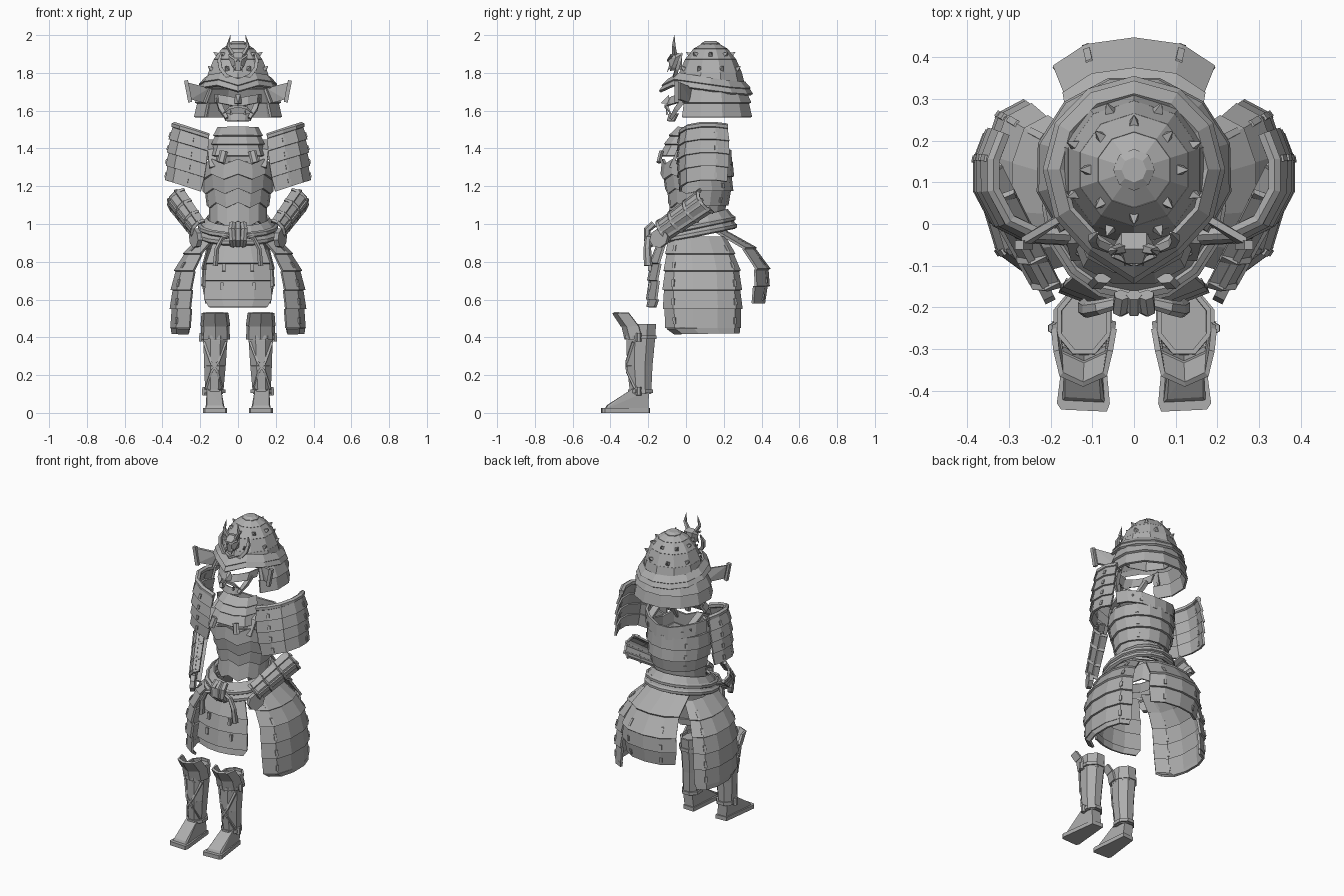
import bpy, bmesh
from math import pi, sin, cos
from mathutils import Vector as V

if "Cube" in bpy.data.objects:
    bpy.data.objects.remove(bpy.data.objects["Cube"])

grey = bpy.data.materials.new("armour_grey")
grey.use_nodes = True
tone = (0.42, 0.42, 0.42, 1)
grey.diffuse_color = tone
grey.node_tree.nodes["Principled BSDF"].inputs["Base Color"].default_value = tone


def make(name, verts, faces, thick=0, mirror=False, hull=False):
    bm = bmesh.new()
    vs = [bm.verts.new(v) for v in verts]
    for f in faces:
        bm.faces.new([vs[i] for i in f])
    if hull:
        out = bmesh.ops.convex_hull(bm, input=vs)
        bmesh.ops.delete(bm, geom=list({v for v in out["geom_interior"] + out["geom_unused"]
                                        if isinstance(v, bmesh.types.BMVert)}), context="VERTS")
    bmesh.ops.recalc_face_normals(bm, faces=bm.faces)
    me = bpy.data.meshes.new(name)
    bm.to_mesh(me)
    bm.free()
    me.materials.append(grey)
    ob = bpy.data.objects.new(name, me)
    bpy.context.collection.objects.link(ob)
    if thick:
        mod = ob.modifiers.new("thickness", "SOLIDIFY")
        mod.thickness, mod.offset = thick, 0
    if mirror:
        ob.modifiers.new("mirror", "MIRROR")


def hull(name, pts, mirror=False):
    make(name, pts, [], 0, mirror, True)


def ring(n, rx, ry, a0=0.0, a1=None):
    step = 2 * pi / n if a1 is None else (a1 - a0) / (n - 1)
    return [(rx * cos(a0 + i * step), ry * sin(a0 + i * step)) for i in range(n)]


def bands(name, plan, prof, lap=.012, thick=.012, closed=False, mirror=False,
          warp=lambda x, y, i: 0, cols=()):
    """Overlapping plates: a plan outline carried down a profile of (z, scale, cx, cy)."""
    n = len(plan)
    norms = []
    for i in range(n):
        a = plan[(i - 1) % n] if closed else plan[max(i - 1, 0)]
        b = plan[(i + 1) % n] if closed else plan[min(i + 1, n - 1)]
        norms.append(V((b[1] - a[1], a[0] - b[0], 0)).normalized())
    verts, faces, sv, sf = [], [], [], []
    for upper, lower in zip(prof, prof[1:]):
        base = len(verts)
        for (z, s, cx, cy), push in ((upper, 0), (lower, lap)):
            for i, (x, y) in enumerate(plan):
                verts.append(V((cx + x * s, cy + y * s, z + warp(x, y, i))) + norms[i] * push)
        for i in range(n if closed else n - 1):
            j = (i + 1) % n
            faces.append((base + i, base + j, base + n + j, base + n + i))
        for i in cols:
            # lacing studs near the lower edge of each plate
            t, top = norms[i].cross(V((0, 0, 1))), verts[base + i]
            low = verts[base + n + i]
            b = len(sv)
            for f in (.2, .55):
                c = low.lerp(top, f)
                for u, w in ((-1, -1), (1, -1), (1, 1), (-1, 1)):
                    sv.append(c + t * u * .008 + norms[i] * w * .012)
            sf += [(b, b + 1, b + 2, b + 3), (b + 4, b + 5, b + 6, b + 7)]
            sf += [(b + k, b + (k + 1) % 4, b + 4 + (k + 1) % 4, b + 4 + k) for k in range(4)]
    make(name, verts, faces, thick, mirror)
    if sv:
        make(name + "_laces", sv, sf, 0, mirror)


def sweep(name, pts, r, sides=6, flat=1, closed=False, mirror=False):
    """Tapered polygonal rod along a path."""
    pts = [V(p) for p in pts]
    n = len(pts)
    rad = r if isinstance(r, (list, tuple)) else [r] * n
    d = pts[-1] - pts[0]
    k = 2 if closed else min(range(3), key=lambda a: abs(d[a]))
    ref = V([float(a == k) for a in range(3)])
    verts, faces = [], []
    for i, p in enumerate(pts):
        a, b = (pts[i - 1], pts[(i + 1) % n]) if closed else (pts[max(i - 1, 0)], pts[min(i + 1, n - 1)])
        side = (b - a).cross(ref).normalized()
        up = side.cross(b - a).normalized()
        for q in range(sides):
            t = 2 * pi * (q + .5) / sides
            verts.append(p + side * cos(t) * rad[i] * flat + up * sin(t) * rad[i])
    for i in range(n if closed else n - 1):
        j = (i + 1) % n
        for q in range(sides):
            w = (q + 1) % sides
            faces.append((i * sides + q, i * sides + w, j * sides + w, j * sides + q))
    if not closed:
        faces += [tuple(range(sides)), tuple(range((n - 1) * sides, n * sides))]
    make(name, verts, faces, 0, mirror)


# Helmet: dome, knob, studs, peaked brim that dips at the back, neck guard
HY = .13
dome = [(1.95, .045), (1.925, .088), (1.87, .132), (1.8, .162), (1.73, .18)]
bands("helmet_dome", ring(10, 1, 1, pi / 10), [(z, r, 0, HY) for z, r in dome], 0, .008, True)
hull("helmet_knob", [(x * s, HY + y * s, z) for x, y in ring(8, .05, .05)
                     for z, s in ((1.935, 1), (1.956, 1), (1.968, .6))])
for row, (n, r, z) in enumerate(((8, .15, 1.82), (8, .108, 1.895))):
    for i, (x, y) in enumerate(ring(n, 1, 1, pi / 8 * (row + 1))):
        a = V((x * r, HY + y * r, z))
        sweep(f"helmet_stud_{row}_{i}", [a, a + V((x, y, .7)) * .022], [.017, .002], 4)
peaked = [(x, y * (1.27 if y < -.19 else 1.08 if y < -.1 else 1.03)) for x, y in ring(12, .205, .205)]
bands("helmet_brim", peaked, [(1.75, .84, 0, HY), (1.715, .95, 0, HY), (1.685, 1, 0, HY)],
      .008, .014, True, warp=lambda x, y, i: .015 if i == 9 else max(0, .02 - .14 * y))
bands("neck_guard", ring(10, .215, .203, -.75, pi + .75),
      [(1.715, .9, 0, HY), (1.64, 1, 0, HY), (1.565, 1.02, 0, HY)], .014, .014)
hull("ear_flap", [(x, y + d, z) for x, y, z in ((.15, .02, 1.72), (.16, .02, 1.635), (.27, -.05, 1.75),
                                                 (.25, -.05, 1.66)) for d in (0, .018)], True)
sweep("ear_flap_rim", [(.275, -.05, 1.76), (.253, -.05, 1.645)], .015, 4, mirror=True)

# Crest: crescent, horned mask
sweep("crest_crescent", [(.1 * cos(t), -.035 + .03 * sin(t), 1.86 + .095 * sin(t))
                         for t in [-pi - .5 + i * (pi + 1) / 9 for i in range(10)]],
      [.004] + [.013] * 8 + [.004], 4)
hull("crest_face", [(s * x, y, z) for s in (1, -1) for x, y, z in
                    ((.03, -.06, 1.91), (.05, -.055, 1.88), (.03, -.075, 1.83), (.012, -.085, 1.81),
                     (.02, -.095, 1.88), (.03, -.02, 1.9), (.02, -.02, 1.82))])
sweep("crest_horn", [(.03, -.06, 1.9), (.053, -.065, 1.94), (.04, -.062, 2)], [.014, .011, .001], 5, mirror=True)
sweep("crest_brow", [(.005, -.095, 1.865), (.05, -.075, 1.895)], .008, 4, mirror=True)
sweep("crest_fang", [(.02, -.085, 1.835), (.022, -.1, 1.805)], [.008, .001], 4, mirror=True)

# Face mask
face = [(-.12, .1), (-.1, .03), (-.05, -.01), (0, -.025), (.05, -.01), (.1, .03), (.12, .1)]
bands("mask_cheek_band", face, [(1.675, 1, 0, -.06), (1.63, .95, 0, -.075)], .005, .012,
      warp=lambda x, y, i: abs(x) * .2 - .01)
bands("mask_chin", face[1:-1], [(1.585, .78, 0, -.065), (1.545, .6, 0, -.075)], .006, .012)
hull("mask_nose", [(-.025, -.09, 1.635), (.025, -.09, 1.635), (0, -.135, 1.64), (-.012, -.09, 1.685), (.012, -.09, 1.685)])
sweep("mask_jaw", [(.105, -.01, 1.66), (.09, -.05, 1.61), (.06, -.08, 1.56)], [.018, .018, .012], 4, mirror=True)
sweep("mask_lip", [(0, -.108, 1.625), (.045, -.1, 1.615), (.078, -.08, 1.585)], [.01, .01, .002], 4, mirror=True)
sweep("mask_fang", [(.035, -.1, 1.58), (.04, -.105, 1.61)], [.009, .001], 4, mirror=True)

# Throat guard
bib = [(-.125, .1), (-.1, .03), (-.045, 0), (.045, 0), (.1, .03), (.125, .1)]
bands("throat_guard", bib, [(1.51, .82, 0, -.04), (1.465, .92, 0, -.075), (1.42, 1.0, 0, -.1),
                            (1.36, 1.08, 0, -.125)], .012, .014)
sweep("throat_tab", [(.075, -.13, 1.385), (.09, -.145, 1.325)], .022, 6, .6, mirror=True)

# Cuirass with zigzag front plates, low back plate and shoulder straps
body = ring(16, .183, .175)
bands("cuirass", body, [(1.33, 1.03, 0, .06), (1.25, 1, 0, .06), (1.175, .92, 0, .07),
                        (1.1, .8, 0, .065), (1.0, .74, 0, .05)], .013, .014, True,
      warp=lambda x, y, i: (.014 if i % 2 == 0 else -.014) if y < -.06 else 0, cols=(2, 6))
bands("back_plate", ring(8, .2, .175, .15, pi - .15), [(1.4, 1.04, 0, .055), (1.32, .98, 0, .06)],
      .01, .014, cols=(2, 5), warp=lambda x, y, i: abs(x) * .25 - .02)
sweep("shoulder_strap", [(.13, -.08, 1.3), (.14, -.04, 1.39), (.145, .06, 1.44), (.14, .18, 1.38)],
      .03, 4, .4, mirror=True)

# Shoulder guards
sode = [(-.03, -.14), (.06, -.135), (.13, -.1), (.172, -.02), (.172, .06), (.145, .13)]
slope = lambda x, y, i: .3 * x
bands("shoulder_guard", sode, [(1.47, .9, .18, .1), (1.395, .95, .188, .1), (1.325, .96, .196, .1),
                               (1.255, .93, .206, .1), (1.18, .86, .222, .1)],
      .01, .014, mirror=True, warp=slope, cols=(1, 4))
sweep("shoulder_guard_rail", [(.182 + x * .9, .1 + y * .9, 1.472 + .3 * x) for x, y in sode],
      .017, 6, mirror=True)

# Forearm guards: open curved plate, slats, cuffs, round hand plate
A, B = V((.305, .11, 1.125)), V((.19, -.12, .965))
axis = (B - A).normalized()
out = -axis.cross(V((0, 0, 1))).normalized()
over = out.cross(axis).normalized()


def arm(f, a, extra=0):
    return A.lerp(B, f) + (out * cos(a) + over * sin(a)) * (.066 - .012 * f + extra)


arc = [-1.6 + .64 * i for i in range(6)]
make("forearm_guard", [arm(f, a) for f in (0, .5, 1) for a in arc],
     [(r + i, r + i + 1, r + i + 7, r + i + 6) for r in (0, 6) for i in range(5)], .012, True)
for k, a in enumerate((-.96, 0, .96)):
    sweep(f"forearm_slat_{k}", [arm(-.03, a), arm(.97, a)], .013, 4, mirror=True)
for k, f in enumerate((.02, .35, .7, .98)):
    sweep(f"forearm_cuff_{k}", [arm(f, a, .004) for a in arc], .011, 4, mirror=True)
palm = V((.225, -.14, .925))
hull("hand_plate", [palm + axis * x + over * y + out * c for x, y in ring(8, .055, .05, pi / 8)
                    for c in (-.015, .012)], True)

# Belt, knot and hanging cords
tilt = lambda x, y, i: .22 * y
waist = ring(16, .195, .205)
bands("belt", waist, [(1.03, .83, 0, .045), (.985, .95, 0, .045), (.94, 1.02, 0, .04)],
      .012, .014, True, warp=tilt)
for k, (s, z) in enumerate(((1.02, .985), (1.06, .945))):
    sweep(f"belt_rope_{k}", [(x * s, .04 + y * s, z + .22 * y) for x, y in waist], .016, 6, closed=True)
for k in (-1, 0, 1):
    sweep(f"belt_knot_{k + 1}", [(k * .03, -.17, 1), (k * .034, -.205, .97), (k * .03, -.205, .92),
                                 (k * .026, -.17, .89)], .019, 6)
sweep("belt_cord", [(.03, -.185, .94), (.085, -.2, .925), (.112, -.205, .87), (.12, -.2, .78)],
      [.014, .018, .02, .023], 6, .7, mirror=True)

# Hip plates: front, back and sides
front = [(-.17, .03), (-.08, -.005), (0, -.015), (.08, -.005), (.17, .03)]
bands("front_hip_plate", front, [(.91, .74, 0, -.13), (.79, .97, 0, -.165), (.7, 1, 0, -.175),
                                 (.6, 1.03, 0, -.18), (.56, .88, 0, -.18)], .01, .014)
for k, (x, z) in enumerate(((.075, .77), (.085, .67))):
    sweep(f"front_hip_stud_{k}", [(x, -.19, z + .02), (x, -.193, z - .02)], .012, 4, mirror=True)
back = [(.185, -.065), (.11, -.015), (0, 0), (-.11, -.015), (-.185, -.065)]
bands("back_hip_plate", back, [(.96, .78, 0, .21), (.87, .88, 0, .36), (.76, 1, 0, .43),
                               (.67, 1, 0, .425), (.58, .88, 0, .4)], .012, .014, cols=(1, 3))
hip = [(.03, -.2), (.1, -.15), (.13, -.05), (.13, .08), (.1, .17), (.04, .2)]
bands("side_hip_plate", hip, [(.93, .72, .1, .06), (.84, .86, .165, .075), (.75, .95, .2, .085),
                              (.65, .98, .212, .085), (.55, .98, .217, .088), (.45, .93, .22, .09)],
      .011, .014, mirror=True, cols=(1, 4))
bands("side_hip_plate_hem", hip, [(.45, .95, .226, .09), (.42, .84, .236, .11)], 0, .014, mirror=True)

# Boots: shin, knee plate, straps, foot
shin = ring(8, .058, .07, pi / 8)
bands("shin_guard", shin, [(.47, 1.1, .12, -.235), (.38, 1.08, .12, -.24),
                           (.25, .96, .122, -.245), (.1, .78, .126, -.24)], 0, .012, True, mirror=True)
hull("shin_top", [(.12 + x * 1.08, -.235 + y * 1.08, z) for x, y in shin for z in (.44, .455)], True)
knee = [(-.068, .075), (-.055, .015), (0, -.01), (.055, .015), (.068, .075)]
bands("knee_plate", knee, [(.53, .95, .122, -.375), (.46, 1.0, .12, -.325), (.39, .98, .12, -.305)],
      .004, .014, mirror=True)
for k, (z, s) in enumerate(((.4, 1.14), (.115, .88))):
    sweep(f"boot_strap_{k}", [(.123 + x * s, -.24 + y * s, z) for x, y in shin],
          .014, 4, closed=True, mirror=True)
    sweep(f"boot_strap_knot_{k}", [(.124 + .06 * s, -.25, z + .022), (.126 + .06 * s, -.25, z - .022)],
          .014, 6, mirror=True)
for k, s in enumerate((-1, 1)):
    sweep(f"shin_cross_strap_{k}", [(.122 + s * .058, -.28, .375), (.124 + s * .02, -.315, .27),
                                    (.125 - s * .015, -.312, .22), (.127 - s * .042, -.27, .13)],
          .009, 4, mirror=True)
sole = [(.08, -.19), (.155, -.195), (.185, -.43), (.175, -.445), (.065, -.45), (.058, -.43)]
hull("boot_sole", [(x, y, z) for x, y in sole for z in (0, .025)], True)
hull("boot_foot", [(.07, -.43, .02), (.172, -.425, .02), (.085, -.2, .02), (.15, -.2, .02),
                   (.08, -.42, .04), (.165, -.415, .04), (.085, -.35, .07), (.16, -.35, .07),
                   (.09, -.28, .13), (.165, -.28, .13), (.095, -.195, .12), (.16, -.195, .12)], True)
